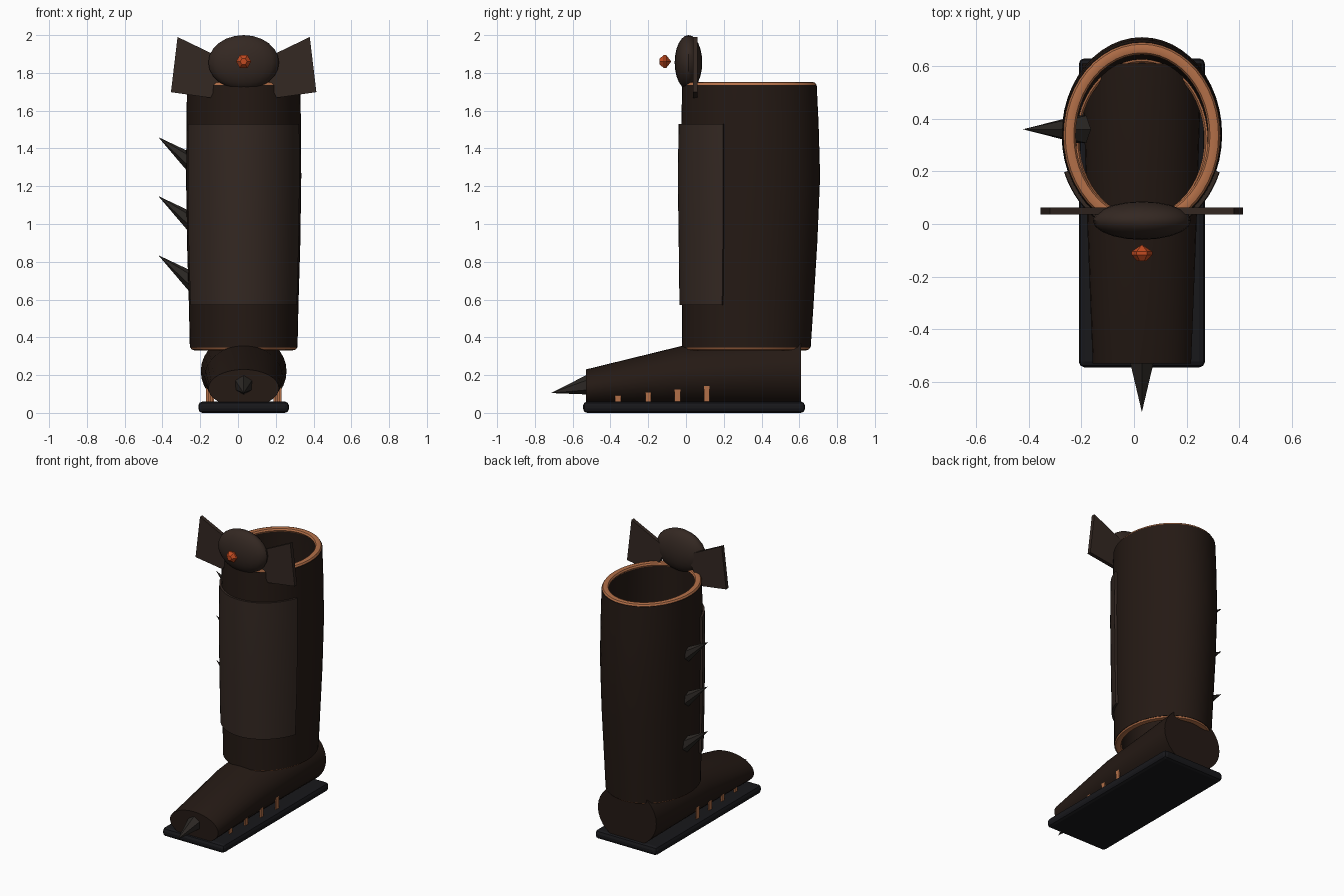
import bpy, bmesh
from math import sin, cos, pi, radians
from mathutils import Vector

if "Cube" in bpy.data.objects:
    bpy.data.objects.remove(bpy.data.objects["Cube"])

CX = 0.03  # boot centre line


def material(name, rgb):
    m = bpy.data.materials.new(name)
    m.diffuse_color = (*rgb, 1)
    m.use_nodes = True
    m.node_tree.nodes["Principled BSDF"].inputs["Base Color"].default_value = m.diffuse_color
    return m


LEATHER = material("leather", (0.018, 0.010, 0.007))
PLATE = material("plate", (0.034, 0.021, 0.016))
SOLE = material("sole", (0.009, 0.009, 0.011))
SPIKE = material("spike", (0.025, 0.021, 0.018))
COPPER = material("copper", (0.45, 0.16, 0.065))
GEM = material("gem", (0.55, 0.07, 0.015))


def finish(name, bm, mat, smooth=False):
    bmesh.ops.recalc_face_normals(bm, faces=bm.faces)
    me = bpy.data.meshes.new(name)
    bm.to_mesh(me)
    bm.free()
    me.materials.append(mat)
    ob = bpy.data.objects.new(name, me)
    bpy.context.collection.objects.link(ob)
    if smooth:
        bpy.context.view_layer.objects.active = ob
        bpy.ops.object.select_all(action='DESELECT')
        ob.select_set(True)
        bpy.ops.object.shade_smooth_by_angle(angle=radians(35))
    return ob


def loft(name, rings, mat, loop_ends=False, caps=False, closed=True, smooth=True):
    bm = bmesh.new()
    vs = [[bm.verts.new(p) for p in r] for r in rings]
    n = len(vs[0])
    pairs = list(zip(vs, vs[1:])) + ([(vs[-1], vs[0])] if loop_ends else [])
    for a, b in pairs:
        for i in range(n if closed else n - 1):
            j = (i + 1) % n
            bm.faces.new((a[i], a[j], b[j], b[i]))
    if caps:
        bm.faces.new(vs[0])
        bm.faces.new(vs[-1])
    return finish(name, bm, mat, smooth)


def oval(z, hw, y0, y1, grow=0.0, a0=0.0, a1=2 * pi, n=48, endpoint=False):
    cy, hd = (y0 + y1) / 2, (y1 - y0) / 2
    k = n - 1 if endpoint else n
    return [(CX + (hw + grow) * cos(a0 + (a1 - a0) * i / k),
             cy + (hd + grow) * sin(a0 + (a1 - a0) * i / k), z) for i in range(n)]


def spike(name, base, tip, r):
    base, tip = Vector(base), Vector(tip)
    d = tip - base
    bm = bmesh.new()
    bmesh.ops.create_cone(bm, cap_ends=True, segments=6, radius1=r, radius2=0, depth=d.length)
    bm.transform(d.to_track_quat('Z', 'Y').to_matrix().to_4x4())
    bmesh.ops.translate(bm, verts=bm.verts, vec=(base + tip) / 2)
    finish(name, bm, SPIKE)


def box(name, lo, hi, mat, bevel=0):
    bm = bmesh.new()
    bmesh.ops.create_cube(bm, size=1)
    for v in bm.verts:
        v.co = [l + (h - l) * (c + 0.5) for l, h, c in zip(lo, hi, v.co)]
    if bevel:
        bmesh.ops.bevel(bm, geom=bm.edges[:], offset=bevel, segments=2, profile=0.5, affect='EDGES')
    return finish(name, bm, mat)


# Hollow shaft: z, half width, front y, back y
shaft = [(0.345, 0.285, -0.02, 0.66), (0.57, 0.29, -0.021, 0.675), (0.9, 0.3, -0.025, 0.695),
         (1.25, 0.305, -0.03, 0.71), (1.53, 0.303, -0.025, 0.702), (1.735, 0.3, -0.02, 0.692)]
loft("shaft", [oval(*s) for s in shaft] + [oval(*s, grow=-0.035) for s in reversed(shaft)],
     LEATHER, loop_ends=True)

# Copper rims at both ends of the shaft
for name, s, z in (("top_rim", shaft[-1], 1.737), ("ankle_rim", shaft[0], 0.347)):
    rings = [oval(z + 0.016 * sin(a), *s[1:], grow=-0.025 + 0.023 * cos(a))
             for a in (i * pi / 4 for i in range(8))]
    loft(name, rings, COPPER, loop_ends=True)

# Shin plate wrapped round the front half of the shaft
arc = dict(a0=radians(202), a1=radians(338), n=28, endpoint=True)
outer = [oval(*s, grow=0.014, **arc) for s in shaft[1:5]]
inner = [oval(*s, grow=-0.008, **arc) for s in shaft[1:5]]
loft("shin_plate", [o + i[::-1] for o, i in zip(outer, inner)], PLATE, caps=True)

# Foot: y, half width, centre z, half height
foot = [(-0.53, 0.187, 0.130, 0.100), (-0.02, 0.207, 0.190, 0.165), (0.61, 0.227, 0.220, 0.200)]
loft("foot", [[(CX + hw * cos(t), y, cz + hh * sin(t)) for t in (i * pi / 16 for i in range(32))]
              for y, hw, cz, hh in foot], LEATHER, caps=True)

# Sole
box("sole", (-0.21, -0.545, 0), (0.27, 0.63, 0.06), SOLE, bevel=0.022)

# Stitches along both sides of the foot
for y, top in ((-0.36, 0.085), (-0.2, 0.1), (-0.045, 0.12), (0.11, 0.135)):
    off = 0.163 + 0.068 * (y + 0.36)
    for side in (-1, 1):
        x = CX + side * off
        box("stitch", (x - 0.005, y - 0.015, 0.05), (x + 0.005, y + 0.015, top + 0.008), COPPER)

# Toe spike and side spikes
spike("toe_spike", (CX, -0.5, 0.152), (CX, -0.715, 0.105), 0.057)
for z in (1.46, 1.148, 0.835):
    spike("side_spike", (-0.2, 0.36, z - 0.17), (-0.422, 0.36, z), 0.06)

# Crest: oval boss with a wing on each side
bm = bmesh.new()
bmesh.ops.create_uvsphere(bm, u_segments=20, v_segments=12, radius=1)
bmesh.ops.scale(bm, verts=bm.verts, vec=(0.187, 0.073, 0.145))
bmesh.ops.translate(bm, verts=bm.verts, vec=(CX, 0.013, 1.855))
finish("crest", bm, PLATE, True)

for name, side in (("left_wing", -1), ("right_wing", 1)):
    outline = [(0.08, 1.86), (0.35, 1.99), (0.385, 1.698), (0.175, 1.668)]
    loft(name, [[(CX + side * x, y, z) for x, z in outline] for y in (0.036, 0.062)],
         PLATE, caps=True, smooth=False)

# Cut gem floating in front of the crest
loft("gem", [[(CX + r * cos(i * pi / 3), y, 1.86 + r * sin(i * pi / 3)) for i in range(6)]
             for y, r in ((-0.14, 0.018), (-0.117, 0.04), (-0.105, 0.04), (-0.08, 0.003))],
     GEM, caps=True, smooth=False)
